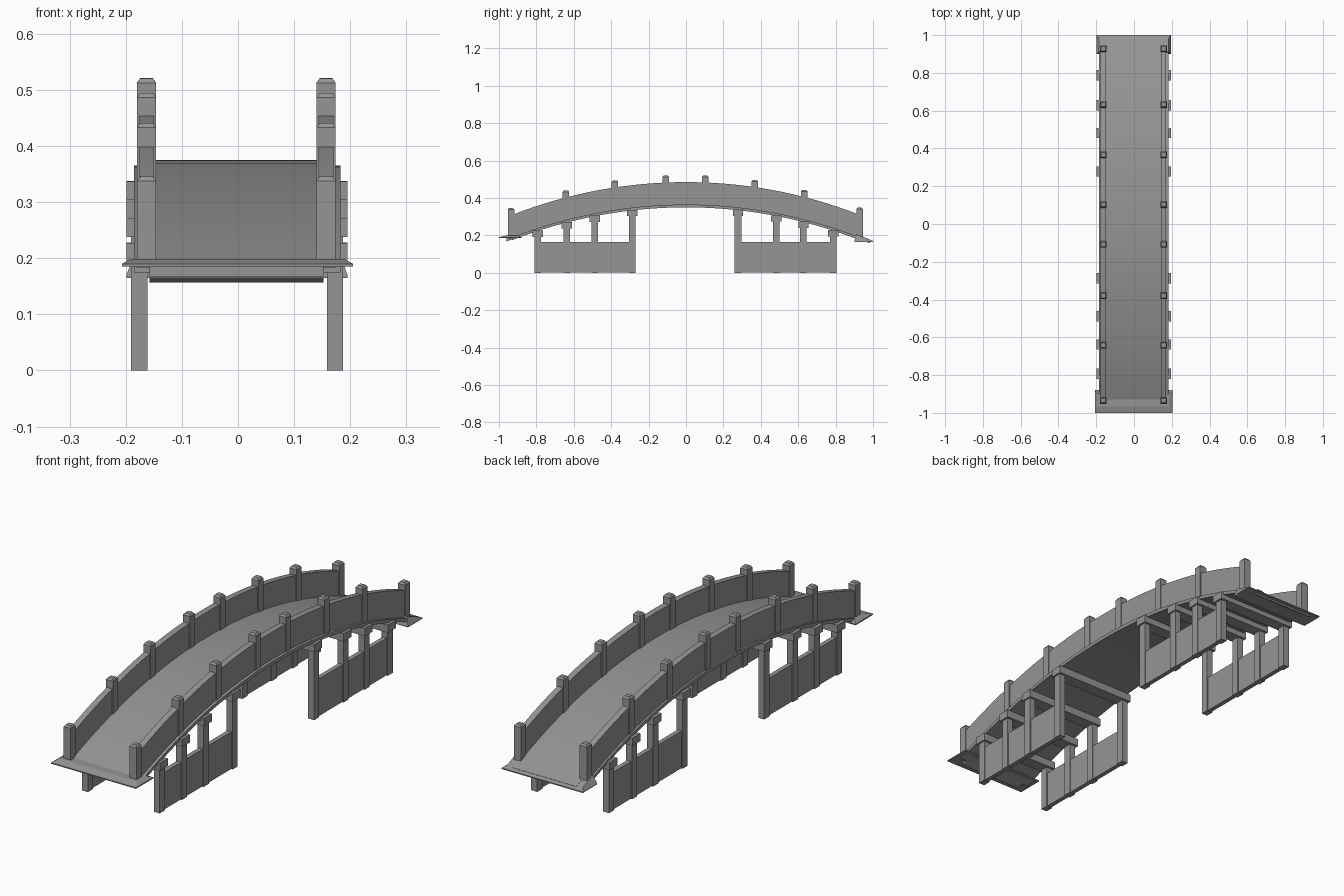
import bpy, bmesh, math

old = bpy.data.objects.get("Cube")
if old:
    bpy.data.objects.remove(old, do_unlink=True)

stone = bpy.data.materials.new("grey stone")
stone.use_nodes = True
GREY = (0.3, 0.3, 0.3, 1)
stone.diffuse_color = GREY
stone.node_tree.nodes["Principled BSDF"].inputs["Base Color"].default_value = GREY

RADIUS = 2.55
CX = -0.003  # shared centre line of the bridge


def drop(y):
    """How far the arch has fallen at distance y from the crown."""
    return RADIUS - math.sqrt(RADIUS ** 2 - y * y)


def finish(name, bm, smooth=False):
    bmesh.ops.recalc_face_normals(bm, faces=bm.faces)
    mesh = bpy.data.meshes.new(name)
    bm.to_mesh(mesh)
    bm.free()
    mesh.materials.append(stone)
    obj = bpy.data.objects.new(name, mesh)
    bpy.context.collection.objects.link(obj)
    if smooth:
        bpy.ops.object.select_all(action='DESELECT')
        obj.select_set(True)
        bpy.context.view_layer.objects.active = obj
        bpy.ops.object.shade_smooth_by_angle(angle=math.radians(30))
    return obj


def loft(name, rings, smooth=False):
    """Skin a list of closed rings and cap both ends."""
    bm = bmesh.new()
    loops = [[bm.verts.new(p) for p in ring] for ring in rings]
    for a, b in zip(loops, loops[1:]):
        for i in range(len(a)):
            j = (i + 1) % len(a)
            bm.faces.new((a[i], a[j], b[j], b[i]))
    bm.faces.new(loops[0])
    bm.faces.new(loops[-1])
    return finish(name, bm, smooth)


def rect(x0, x1, y0, y1, z):
    return [(x0, y0, z), (x1, y0, z), (x1, y1, z), (x0, y1, z)]


def box(name, x, y, wx, wy, z0, z1):
    args = (x - wx / 2, x + wx / 2, y - wy / 2, y + wy / 2)
    return loft(name, [rect(*args, z0), rect(*args, z1)])


def arch(name, x, width, y0, y1, low, high, steps=32):
    """Rectangular section swept along the arch."""
    rings = []
    for i in range(steps + 1):
        y = y0 + (y1 - y0) * i / steps
        a, b = x - width / 2, x + width / 2
        lo, hi = low - drop(y), high - drop(y)
        rings.append([(a, y, lo), (b, y, lo), (b, y, hi), (a, y, hi)])
    return loft(name, rings, smooth=True)


# Arched deck: wide slab and the raised walking surface
arch("deck_slab", CX + 0.002, 0.368, -0.93, 0.93, 0.35, 0.365)
arch("walking_surface", CX, 0.31, -0.96, 0.985, 0.355, 0.375)

# Parapets and capped posts
POST_Y = (-0.935, -0.642, -0.38, -0.108, 0.103, 0.367, 0.632, 0.928)
for side, sx in (("left", 1), ("right", -1)):
    x = CX + sx * 0.16
    arch(side + "_parapet", x, 0.027, -0.935, 0.928, 0.36, 0.485)
    for i, y in enumerate(POST_Y):
        base, top, h = 0.36 - drop(y), 0.523 - drop(y), 0.0172
        k = h - 0.006
        loft(f"{side}_post_{i + 1}", [
            rect(x - h, x + h, y - h, y + h, base),
            rect(x - h, x + h, y - h, y + h, top - 0.008),
            rect(x - k, x + k, y - k, y + k, top)])

# Bevelled landing plates at both ends
loft("front_landing", [
    rect(-0.207, 0.205, -1, -0.88, 0.185),
    rect(-0.207, 0.205, -1, -0.88, 0.19),
    rect(-0.19, 0.188, -0.965, -0.9, 0.199)])
loft("back_landing", [
    rect(-0.199, 0.195, 0.9, 1, 0.165),
    rect(-0.199, 0.195, 0.9, 1, 0.17),
    [(-0.185, 0.91, 0.206), (0.183, 0.91, 0.206),
     (0.183, 0.98, 0.178), (-0.185, 0.98, 0.178)]])

# Supports: cross beams, pillars and the low walls between pillars
SUPPORTS = {"front": (-0.793, -0.638, -0.488, -0.288),
            "back": (0.278, 0.482, 0.628, 0.788)}
for end, rows in SUPPORTS.items():
    for i, y in enumerate(rows):
        top = 0.35 - drop(y)
        box(f"{end}_cross_beam_{i + 1}", -0.002, y, 0.394, 0.055, top - 0.031, top + 0.003)
        for side, sx in (("left", 1), ("right", -1)):
            box(f"{end}_{side}_pillar_{i + 1}", -0.0015 + sx * 0.1745, y,
                0.029, 0.035, 0, top - 0.02)
    for side, sx in (("left", 1), ("right", -1)):
        box(f"{end}_{side}_wall", -0.0015 + sx * 0.1745, (rows[0] + rows[-1]) / 2,
            0.02, rows[-1] - rows[0], 0.002, 0.165)
